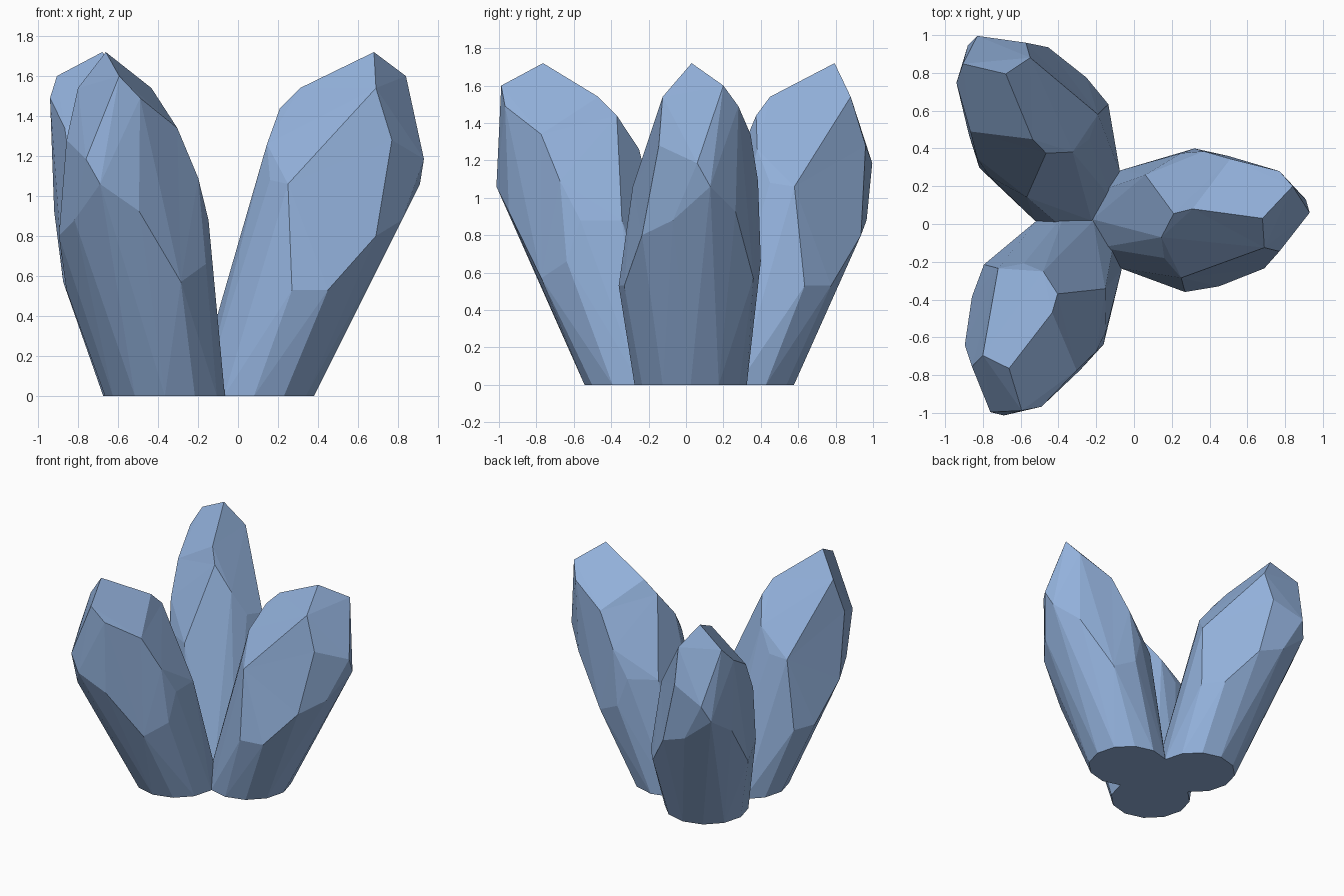
import bpy, bmesh, math
from mathutils import Matrix, Vector

if "Cube" in bpy.data.objects:
    bpy.data.objects.remove(bpy.data.objects["Cube"])

# One flat colour for the whole cluster
mat = bpy.data.materials.new("pale_blue_crystal")
mat.diffuse_color = (0.29, 0.44, 0.71, 1.0)
mat.use_nodes = True
mat.node_tree.nodes["Principled BSDF"].inputs["Base Color"].default_value = mat.diffuse_color

PIVOT = Vector((-0.22, 0.02, 0.0))   # shared centre of the three shards

# Corner points of one leaning shard, above its round foot
CORNERS = [
    # tip and outer crown
    (0.68, 0.03, 1.72), (0.84, 0.20, 1.60), (0.93, 0.06, 1.185), (0.77, 0.28, 1.49),
    (0.69, -0.125, 1.54), (0.77, -0.145, 1.28),
    # inner crown
    (0.31, 0.08, 1.54), (0.21, 0.055, 1.44), (0.145, -0.07, 1.26), (0.16, -0.18, 1.08),
    (0.25, -0.285, 1.06), (0.125, 0.10, 1.10), (0.06, 0.26, 0.88),
    # shoulder on the left flank
    (0.51, 0.345, 1.34), (0.37, 0.385, 1.09), (0.25, 0.375, 0.88), (0.32, 0.40, 0.66),
    (0.50, 0.36, 0.57),
    # outer belly and right flank
    (0.91, 0.13, 1.06), (0.755, 0.265, 0.925), (0.71, 0.285, 0.955), (0.82, -0.07, 0.88),
    (0.69, -0.235, 0.80), (0.45, -0.33, 0.53), (0.27, -0.36, 0.53),
]

# Round foot with twelve sides
FOOT = [(0.08 + 0.30 * math.cos(math.radians(a)), 0.025 + 0.30 * math.sin(math.radians(a)), 0.0)
        for a in range(0, 360, 30)]


def shard(name, angle):
    bm = bmesh.new()
    for p in CORNERS + FOOT:
        bm.verts.new(Vector(p) - PIVOT)
    res = bmesh.ops.convex_hull(bm, input=bm.verts[:])
    loose = [v for v in bm.verts if not v.link_faces]
    bmesh.ops.delete(bm, geom=loose, context='VERTS')
    # merge nearly coplanar triangles into broad facets
    bmesh.ops.dissolve_limit(bm, angle_limit=math.radians(3), verts=bm.verts[:], edges=bm.edges[:])
    bmesh.ops.triangulate(bm, faces=[f for f in bm.faces if len(f.verts) > 4])
    bmesh.ops.recalc_face_normals(bm, faces=bm.faces[:])
    bmesh.ops.transform(bm, verts=bm.verts[:],
                        matrix=Matrix.Translation(PIVOT) @ Matrix.Rotation(math.radians(angle), 4, 'Z'))
    mesh = bpy.data.meshes.new(name)
    bm.to_mesh(mesh)
    bm.free()
    mesh.materials.append(mat)
    obj = bpy.data.objects.new(name, mesh)
    bpy.context.collection.objects.link(obj)
    return obj


# Three identical shards fanned around the pivot
for name, angle in (("right_shard", 0), ("back_shard", 120), ("front_shard", 240)):
    shard(name, angle)
